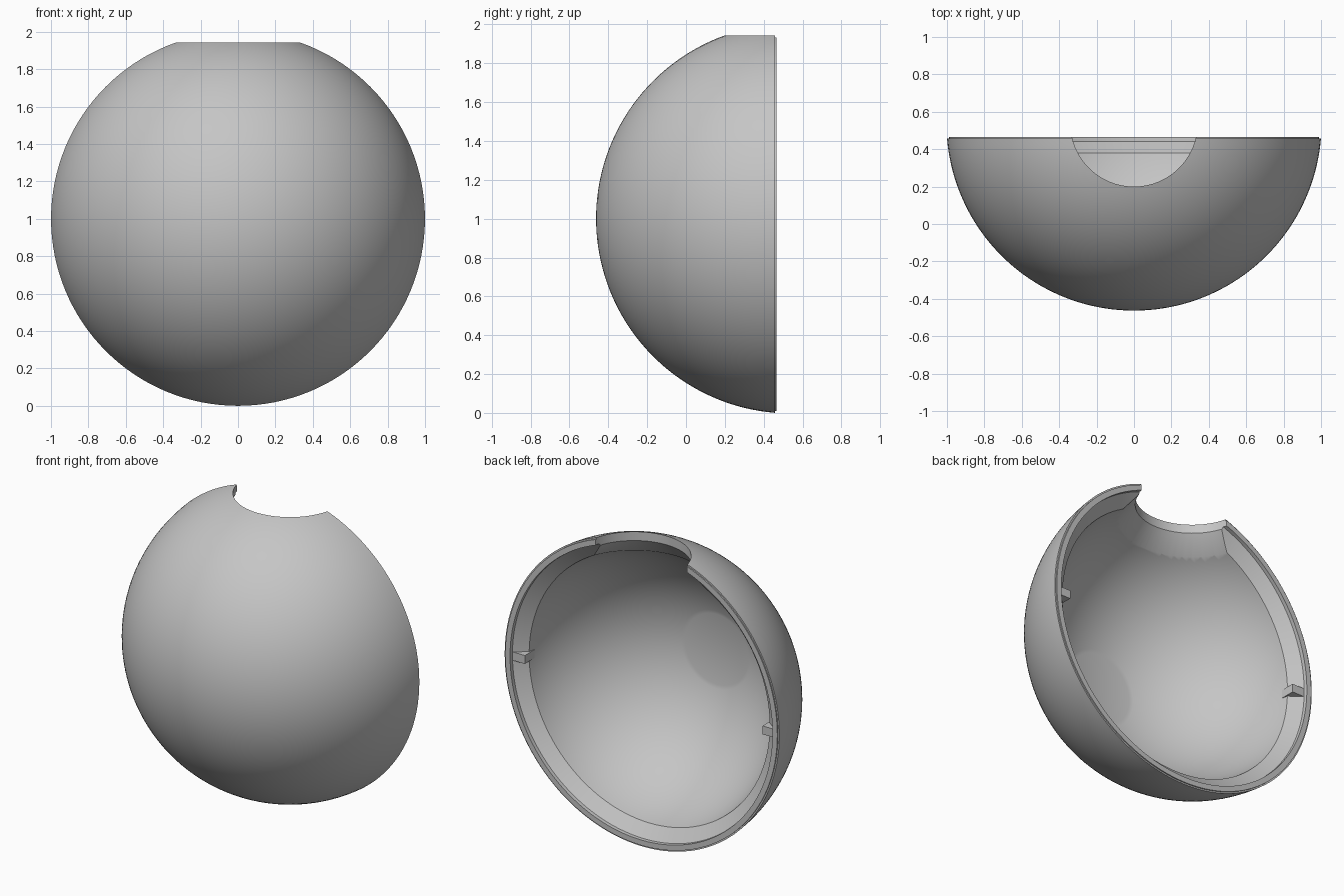
import bpy, bmesh, math
from mathutils import Vector, Matrix

OUTER, INNER = 1.003, 0.89       # shell radii
CENTRE = Vector((0, 0.54, 1.0))  # centre of the sphere
RIM = -0.075                     # rim plane, measured from the centre
FLAT = 0.23                      # radius of the flat spot inside the front
STEPS, SEGMENTS = 40, 128

cube = bpy.data.objects.get("Cube")
if cube:
    bpy.data.objects.remove(cube, do_unlink=True)

grey = bpy.data.materials.new("grey plastic")
grey.use_nodes = True
colour = (0.56, 0.56, 0.56, 1)
grey.diffuse_color = colour
grey.node_tree.nodes["Principled BSDF"].inputs["Base Color"].default_value = colour


def add_object(name, bm):
    bmesh.ops.recalc_face_normals(bm, faces=bm.faces[:])
    mesh = bpy.data.meshes.new(name)
    bm.to_mesh(mesh)
    bm.free()
    mesh.materials.append(grey)
    obj = bpy.data.objects.new(name, mesh)
    bpy.context.collection.objects.link(obj)
    obj.location = CENTRE
    return obj


def revolve(name, profile, axis):
    """Turn (radius, height) points about the given axis."""
    bm = bmesh.new()
    axis = Vector(axis)
    verts = [bm.verts.new(Vector((r, 0, 0)) + axis * h) for r, h in profile]
    edges = [bm.edges.new(pair) for pair in zip(verts, verts[1:])]
    bmesh.ops.spin(bm, geom=verts + edges, cent=(0, 0, 0), axis=axis,
                   angle=math.tau, steps=SEGMENTS, use_duplicate=False)
    bmesh.ops.remove_doubles(bm, verts=bm.verts[:], dist=0.0005)
    return add_object(name, bm)


def arc(radius, start, end):
    """Points on a circle; angles run from the front pole towards the rim."""
    angles = [start + (end - start) * i / STEPS for i in range(STEPS + 1)]
    return [(radius * math.sin(a), -radius * math.cos(a)) for a in angles]


# Shell profile: outside arc, low lip, thin rim, bevel to the thick wall, flat spot
step, bevel_end = RIM - 0.008, -0.16
profile = arc(OUTER, 0, math.acos(-step / OUTER))
profile += [(0.99, step), (0.99, RIM), (0.955, RIM), (0.955, -0.1)]
profile += arc(INNER, math.acos(-bevel_end / INNER), math.asin(FLAT / INNER))
profile.append((0, profile[-1][1]))
shell = revolve("half_shell", profile, (0, 1, 0))

# Round opening through the top, bevelled on the inside
cutter = revolve("opening_cutter", [(0, 1.5), (0.34, 1.5), (0.34, 0.885),
                                    (0.48, 0.725), (0, 0.725)], (0, 0, 1))
cutter.hide_render = True
cut = shell.modifiers.new("opening", "BOOLEAN")
cut.operation, cut.solver, cut.object = "DIFFERENCE", "EXACT", cutter

bpy.context.view_layer.objects.active = shell
shell.select_set(True)
bpy.ops.object.modifier_apply(modifier=cut.name)
bpy.data.objects.remove(cutter, do_unlink=True)
bpy.ops.object.shade_smooth_by_angle(angle=math.radians(25))

# Small locating pegs on the inner side walls
for side, name in ((1, "left_peg"), (-1, "right_peg")):
    bm = bmesh.new()
    place = Matrix.Translation((side * 0.91, -0.15, -0.01))
    bmesh.ops.create_cube(bm, size=1, matrix=place @ Matrix.Diagonal((0.09, 0.1, 0.055, 1)))
    add_object(name, bm)
